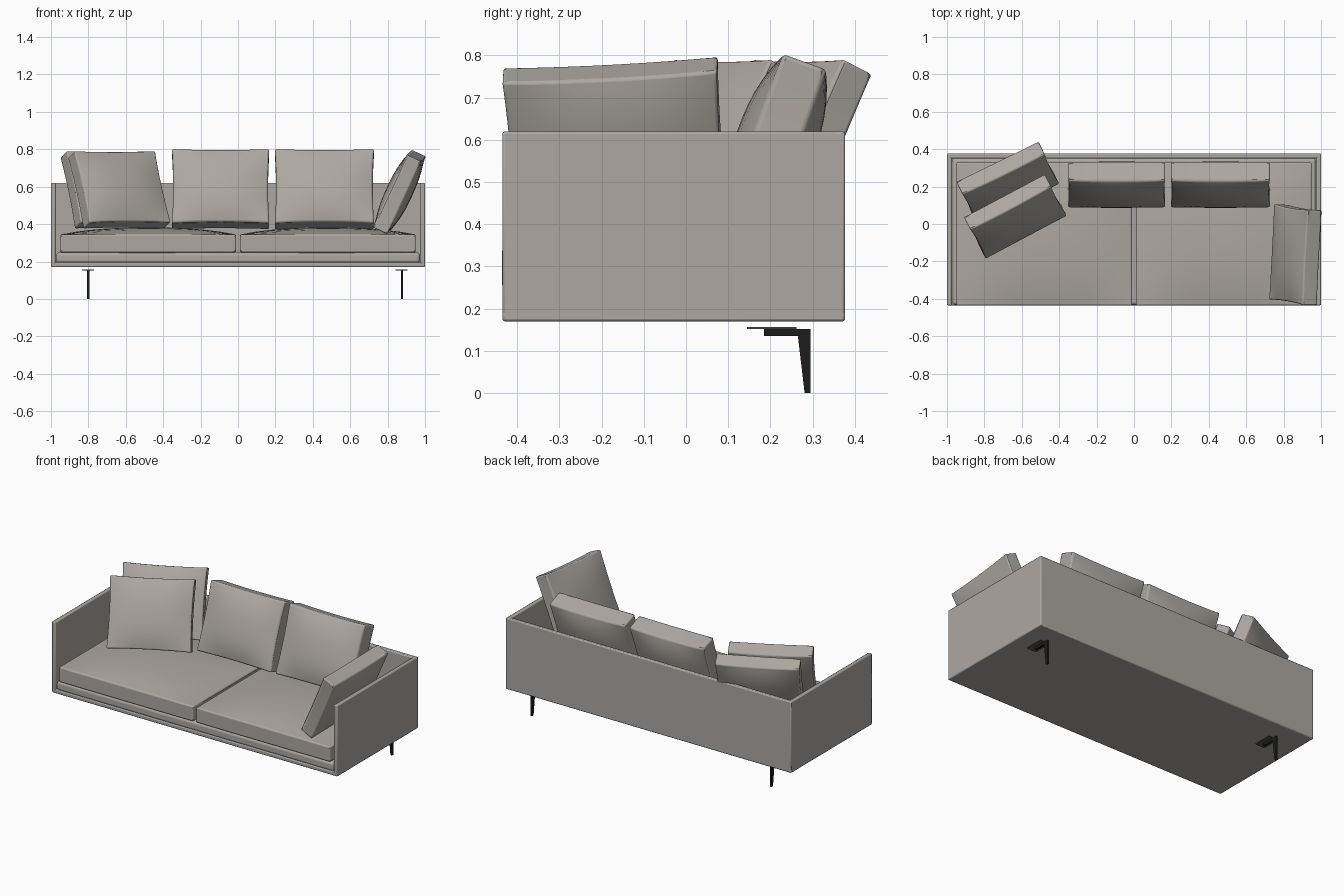
import bpy, bmesh
from math import radians
from mathutils import Vector

cube = bpy.data.objects.get("Cube")
if cube:
    bpy.data.objects.remove(cube, do_unlink=True)


def material(name, rgb):
    m = bpy.data.materials.new(name)
    m.use_nodes = True
    m.diffuse_color = (*rgb, 1)
    m.node_tree.nodes["Principled BSDF"].inputs["Base Color"].default_value = (*rgb, 1)
    return m


fabric = material("warm grey fabric", (0.42, 0.39, 0.36))
black = material("black metal", (0.012, 0.012, 0.012))
steel = material("dark steel", (0.10, 0.10, 0.10))


def finish(bm, name, mat, bevel=0, segments=2):
    """Turn a bmesh into a smooth-shaded object with rounded edges."""
    bmesh.ops.recalc_face_normals(bm, faces=bm.faces)
    mesh = bpy.data.meshes.new(name)
    bm.to_mesh(mesh)
    bm.free()
    mesh.materials.append(mat)
    ob = bpy.data.objects.new(name, mesh)
    bpy.context.collection.objects.link(ob)
    if bevel:
        mod = ob.modifiers.new("rounding", "BEVEL")
        mod.width, mod.segments = bevel, segments
        mod.limit_method, mod.angle_limit = "ANGLE", radians(40)
    bpy.ops.object.select_all(action="DESELECT")
    ob.select_set(True)
    bpy.context.view_layer.objects.active = ob
    bpy.ops.object.shade_smooth_by_angle(angle=radians(40))
    return ob


def box(name, low, high, mat, bevel=0.006, segments=2):
    low, high = Vector(low), Vector(high)
    bm = bmesh.new()
    bmesh.ops.create_cube(bm, size=1)
    for v in bm.verts:
        v.co = (low + high) / 2 + v.co * (high - low)
    return finish(bm, name, mat, bevel, segments)


def cushion(name, centre, size, edge, full, angles, pinch=0.0, bevel=0.016):
    """Boxed cushion: rim of thickness edge, swelling to full in the middle."""
    bm = bmesh.new()
    bmesh.ops.create_cube(bm, size=2)
    bmesh.ops.subdivide_edges(bm, edges=bm.edges[:], cuts=11, use_grid_fill=True)
    for v in bm.verts:
        u, t, w = v.co
        swell = (1 - abs(u) ** 2.5) * (1 - abs(w) ** 2.5)
        v.co = (size[0] / 2 * u * (1 - pinch * (1 - w * w)),
                t / 2 * (edge + (full - edge) * swell),
                size[1] / 2 * w * (1 - pinch * (1 - u * u)))
    ob = finish(bm, name, fabric, bevel, 3)
    ob.location = centre
    ob.rotation_euler = [radians(a) for a in angles]
    return ob


# Outer shell: thin bottom, back and side panels
BACK, FRONT, LOW, TOP, THICK = 0.377, -0.435, 0.17, 0.62, 0.026
box("bottom_panel", (-1, FRONT, LOW), (1, BACK, LOW + THICK), fabric)
box("back_panel", (-1, BACK - THICK, LOW), (1, BACK, TOP), fabric)
for side, s in (("left", 1), ("right", -1)):
    xs = sorted((s, s * (1 - THICK)))
    box(side + "_arm_panel", (xs[0], FRONT, LOW), (xs[1], BACK, TOP), fabric)

    # Seat cushion on this side
    cushion(side + "_seat_cushion", (s * 0.48, -0.053, 0.297), (0.94, 0.765),
            0.095, 0.17, (-90, 0, 0), bevel=0.012)

# Padded base under the seat
box("seat_base", (-0.972, -0.432, 0.19), (0.972, 0.352, 0.248), fabric, 0.016, 4)

# Loose pillows: two against the back, two in the corner, one on the arm
cushion("back_pillow_right", (-0.093, 0.21, 0.587), (0.52, 0.42), 0.11, 0.19, (-20, 0, 0), 0.025)
cushion("back_pillow_left", (0.462, 0.21, 0.587), (0.53, 0.42), 0.11, 0.19, (-20, 0, 0), 0.025)
cushion("corner_pillow_rear", (-0.675, 0.22, 0.583), (0.49, 0.42), 0.085, 0.15, (-25, 0, 26), 0.025)
cushion("corner_pillow_front", (-0.635, 0.04, 0.583), (0.49, 0.42), 0.085, 0.15, (-25, 0, 28), 0.025)
cushion("arm_pillow", (0.863, -0.165, 0.572), (0.51, 0.43), 0.085, 0.14, (-25, 3, -93), 0.025)

# Rear legs: bracket profile extruded sideways, with a mounting plate
profile = [(0.185, 0.135), (0.265, 0.135), (0.281, 0.0), (0.295, 0.0),
           (0.295, 0.152), (0.185, 0.152)]
for side, x in (("left", 0.877), ("right", -0.80)):
    bm = bmesh.new()
    face = bm.faces.new([bm.verts.new((x - 0.006, y, z)) for y, z in profile])
    new = bmesh.ops.extrude_face_region(bm, geom=[face])["geom"]
    for v in new:
        if isinstance(v, bmesh.types.BMVert):
            v.co.x += 0.012
    finish(bm, side + "_rear_leg", black)
    box(side + "_leg_plate", (x - 0.035, 0.145, 0.152), (x + 0.03, 0.262, 0.157), steel, 0)
